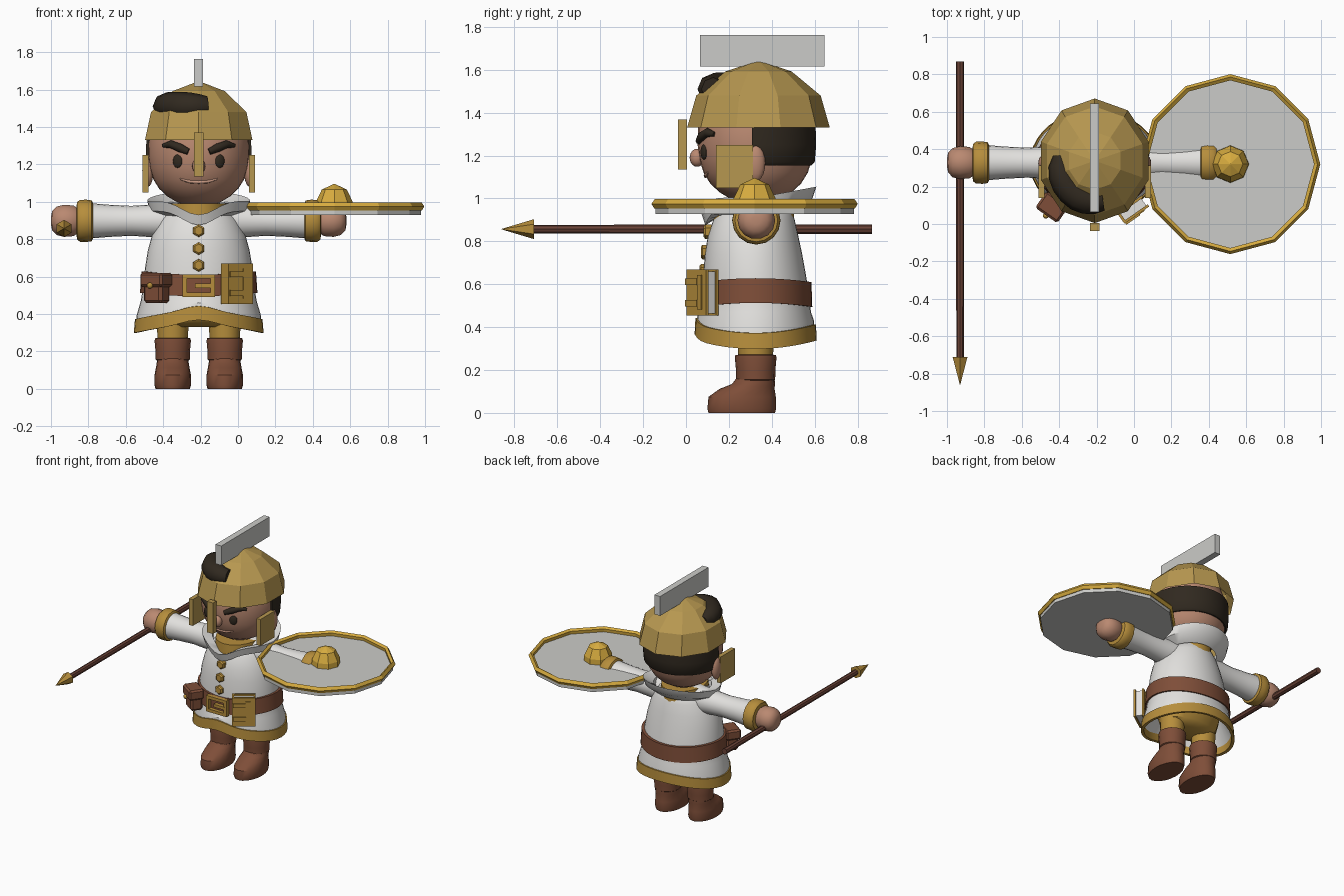
import bpy, bmesh, math
from math import sin, cos, pi, radians
from mathutils import Matrix, Vector

if "Cube" in bpy.data.objects:
    bpy.data.objects.remove(bpy.data.objects["Cube"])

CX, CY = -0.21, 0.325          # body axis


def material(name, r, g, b):
    m = bpy.data.materials.new(name)
    m.diffuse_color = (r, g, b, 1)
    m.use_nodes = True
    m.node_tree.nodes["Principled BSDF"].inputs["Base Color"].default_value = m.diffuse_color
    return m


BRASS = material("helmet brass", .47, .31, .08)
TRIM = material("trim gold", .47, .27, .045)
BRIGHT = material("bright gold", .68, .41, .05)
WHITE = material("tunic white", .76, .75, .73)
GREY = material("pale grey", .60, .60, .58)
SKIN = material("skin", .49, .25, .165)
LEATHER = material("leather brown", .21, .076, .04)
WOOD = material("spear wood", .14, .053, .036)
HAIR = material("dark hair", .03, .022, .014)
LIP = material("lip", .56, .31, .22)


def finish(ob, mat, smooth=True):
    ob.data.materials.append(mat)
    bpy.ops.object.select_all(action='DESELECT')
    ob.select_set(True)
    bpy.context.view_layer.objects.active = ob
    if smooth:
        bpy.ops.object.shade_smooth_by_angle(angle=radians(42))
    return ob


def from_bm(name, bm, mat, smooth=True, matrix=None):
    if matrix:
        bm.transform(matrix)
    bmesh.ops.recalc_face_normals(bm, faces=bm.faces)
    me = bpy.data.meshes.new(name)
    bm.to_mesh(me)
    bm.free()
    ob = bpy.data.objects.new(name, me)
    bpy.context.collection.objects.link(ob)
    return finish(ob, mat, smooth)


def loft(name, rings, mat, n=24, bend=None, closed=False, cap=True, smooth=True,
         start=-pi / 2, span=2 * pi, matrix=None, origin=(CX, CY)):
    """Stack elliptical rings (z, rx, ry, y offset); closed makes a tube ring."""
    bm = bmesh.new()
    div = n if span > 6.28 else n - 1
    loops = []
    for i, ring in enumerate(rings):
        z, rx = ring[:2]
        ry = ring[2] if len(ring) > 2 else rx
        oy = ring[3] if len(ring) > 3 else 0
        loop = []
        for k in range(n):
            a = start + span * k / div
            dz = bend(a, i) if bend else 0
            loop.append(bm.verts.new((origin[0] + rx * cos(a), origin[1] + oy + ry * sin(a), z + dz)))
        loops.append(loop)
    pairs = list(zip(loops, loops[1:]))
    if closed:
        pairs.append((loops[-1], loops[0]))
    for lo, hi in pairs:
        for k in range(n):
            j = (k + 1) % n
            bm.faces.new((lo[k], lo[j], hi[j], hi[k]))
    if cap and not closed:
        bm.faces.new(loops[0])
        bm.faces.new(loops[-1])
    bmesh.ops.remove_doubles(bm, verts=bm.verts, dist=1e-5)
    return from_bm(name, bm, mat, smooth, matrix)


def box(name, centre, size, mat, matrix=None, bevel=0):
    bm = bmesh.new()
    bmesh.ops.create_cube(bm, size=1)
    bm.transform(Matrix.Translation(centre) @ Matrix.Diagonal((*size, 1)))
    if bevel:
        bmesh.ops.bevel(bm, geom=bm.edges[:], offset=bevel, segments=1, affect='EDGES')
    return from_bm(name, bm, mat, False, matrix)


def ball(name, centre, size, mat, turn=0):
    bm = bmesh.new()
    bmesh.ops.create_uvsphere(bm, u_segments=16, v_segments=10, radius=1)
    return from_bm(name, bm, mat, True, Matrix.Translation(centre) @ Matrix.Rotation(turn, 4, 'Z')
                   @ Matrix.Diagonal((*size, 1)))


def tube(name, pts, radii, mat, bevel):
    cu = bpy.data.curves.new(name, 'CURVE')
    cu.dimensions, cu.bevel_depth, cu.bevel_resolution, cu.use_fill_caps = '3D', bevel, 2, True
    sp = cu.splines.new('POLY')
    sp.points.add(len(pts) - 1)
    for p, co, r in zip(sp.points, pts, radii):
        p.co, p.radius = (*co, 1), r
    ob = bpy.data.objects.new(name, cu)
    bpy.context.collection.objects.link(ob)
    finish(ob, mat, False)
    bpy.ops.object.convert(target='MESH')
    bpy.ops.object.shade_smooth_by_angle(angle=radians(60))


def front_gap(a):              # 0 at the front, growing to pi at the back
    return abs((a + pi / 2 + pi) % (2 * pi) - pi)


# Head, with face features laid on its surface
head = [(.975, .06), (1.0, .12), (1.03, .17), (1.07, .212), (1.12, .243), (1.18, .262),
        (1.25, .271), (1.34, .268), (1.44, .235), (1.53, .15)]
loft("head", head, SKIN, 32)


def on_face(x, z, out=0):
    lo, hi = next((p, q) for p, q in zip(head, head[1:]) if p[0] <= z <= q[0])
    r = lo[1] + (hi[1] - lo[1]) * (z - lo[0]) / (hi[0] - lo[0])
    return (CX + x, CY - math.sqrt(r * r - x * x) - out, z)


loft("back_hair", [(1.155, .262), (1.17, .276), (1.25, .283), (1.34, .28)], HAIR, 24,
     start=-.06, span=pi + .12)
for s, side in ((-1, "right"), (1, "left")):
    ball(side + "_eye", on_face(s * .113, 1.217), (.027, .012, .036), HAIR, s * .42)
    brow = [(.055, 1.267), (.10, 1.288), (.15, 1.308), (.19, 1.30)]
    tube(side + "_eyebrow", [on_face(s * x, z) for x, z in brow], (.8, 1.1, 1, .5), HAIR, .021)
    ball(side + "_ear", (CX + s * .272, .325, 1.165), (.03, .045, .085), SKIN)
    box(side + "_cheek_plate", (CX + s * .284, .226, 1.15), (.032, .172, .2), BRASS)
ball("nose", (CX, .052, 1.19), (.035, .035, .042), SKIN)
mouth = [(-.1, 1.122), (-.05, 1.108), (0, 1.105), (.05, 1.108), (.1, 1.122)]
tube("mouth", [on_face(x, z) for x, z in mouth], (.5, 1, 1, 1, .5), LIP, .009)

# Faceted helmet with nose guard, crest and a lock of hair breaking through
loft("helmet", [(1.33, .302, .333), (1.48, .268, .29), (1.592, .145, .155), (1.645, .0005)],
     BRASS, 10, origin=(CX, .338), start=pi / 2, cap=False, smooth=False)
box("nose_guard", (CX, -.016, 1.252), (.05, .041, .235), BRASS)
box("crest", (CX, .355, 1.69), (.048, .58, .147), GREY)
arc = [radians(d) for d in range(172, 286, 14)]
tube("hair_lock", [(CX + .185 * cos(a), .335 + .215 * sin(a), 1.51) for a in arc],
     (.5, .8, .95, 1, 1, 1, .95, .85, .7), HAIR, .078)


# Tunic, hem and shorts
def hem(a):
    return .04 * sin(a) ** 2 + .03 * math.exp(-(front_gap(a) / .35) ** 2)


loft("tunic", [(.5, .25, .2), (.36, .315, .26), (.335, .335, .275), (.39, .333, .272), (.47, .31, .258),
               (.56, .294, .248), (.64, .288, .24, -.005), (.74, .272, .227, -.01), (.82, .25, .212, -.012),
               (.90, .215, .19, -.008), (.96, .17, .16), (.985, .12)],
     WHITE, 40, bend=lambda a, i: hem(a) if 0 < i < 4 else 0)
loft("hem_trim", [(.30, .325, .265), (.298, .347, .285), (.372, .341, .281), (.375, .32, .262)],
     TRIM, 40, bend=lambda a, i: hem(a), closed=True)
loft("shorts", [(.33, .15, .08), (.36, .22, .14), (.45, .24, .18)], TRIM, 20)
loft("undershirt_neck", [(.9, .16, .19, -.01), (.99, .15, .185, -.01)], TRIM, 24)
loft("collar", [(.92, .19, .18), (.95, .262, .25), (1.005, .275, .268), (.985, .2, .2)], WHITE, 40,
     bend=lambda a, i: (.05 if i in (1, 2) else .02) * max(sin(a), 0)
     - .075 * math.exp(-(front_gap(a) / .45) ** 2) * (i > 0), closed=True, origin=(CX, .34))
for z, y in ((.845, .098), (.75, .085), (.66, .078)):
    loft("button", [(-.02, .034), (.008, .034), (.016, .024)], TRIM, 6, smooth=False, origin=(0, 0),
         matrix=Matrix.Translation((CX, y, z)) @ Matrix.Rotation(pi / 2, 4, 'X'))

# Belt with buckle
loft("belt", [(.495, .27, .22), (.495, .314, .264), (.61, .306, .26), (.61, .27, .22)], LEATHER, 40,
     bend=lambda a, i: .018 * cos(a) ** 2, closed=True)
for sz in (-1, 1):
    box("buckle_bar", (CX, .052, .551 + sz * .049), (.172, .03, .023), TRIM)
    box("buckle_side", (CX + sz * .075, .052, .551), (.024, .03, .12), TRIM)
box("buckle_pin", (CX + .025, .05, .551), (.09, .03, .022), TRIM)

# Pouch
pouch = Matrix.Translation((-.435, .095, .54)) @ Matrix.Rotation(radians(-35), 4, 'Z')
box("pouch", (0, 0, -.015), (.12, .09, .135), LEATHER, pouch, .015)
box("pouch_flap", (0, -.005, .042), (.145, .11, .075), LEATHER, pouch, .012)
ball("pouch_button", pouch @ Vector((0, -.063, .012)), (.016, .014, .016), TRIM)

# Book hanging on the belt
book = Matrix.Translation((-.005, .077, .562)) @ Matrix.Rotation(radians(35), 4, 'Z')
for y in (-.029, .029):
    box("book_cover", (0, y, 0), (.16, .014, .215), TRIM, book)
box("book_spine", (-.074, 0, 0), (.014, .06, .215), TRIM, book)
box("book_pages", (0, 0, 0), (.14, .046, .195), WHITE, book)
for z in (-.05, .05):
    box("book_strap", (-.03, -.038, z), (.09, .016, .03), TRIM, book)
box("book_emblem", (.03, -.037, 0), (.035, .008, .16), TRIM, book)

# Arms and legs, built once per side
for s, side in ((-1, "right"), (1, "left")):
    arm = Matrix.Translation((CX, .328, .898)) @ Matrix.Rotation(s * pi / 2, 4, 'Y')
    for part, rings, mat, n in (
            ("sleeve", [(.1, .10), (.24, .088), (.36, .08), (.48, .086), (.575, .094)], WHITE, 20),
            ("cuff", [(.565, .095), (.572, .109), (.60, .113), (.635, .112), (.65, .10), (.655, .07)], TRIM, 16),
            ("hand", [(.64, .065), (.67, .084), (.72, .088), (.76, .078), (.784, .052), (.79, .02)], SKIN, 14)):
        loft(side + "_" + part, rings, mat, n, matrix=arm, origin=(0, 0))
    leg = (CX + s * .139, CY)
    loft(side + "_trouser", [(.24, .08), (.42, .088)], TRIM, 16, origin=leg)
    loft(side + "_boot_shaft", [(.148, .08), (.156, .091), (.2, .092), (.255, .097), (.27, .095), (.272, .075)],
         LEATHER, 16, origin=leg)
    loft(side + "_boot_foot", [(0, .092, .155, -.065), (.02, .098, .16, -.065), (.075, .097, .157, -.063),
                               (.112, .09, .128, -.04), (.135, .086, .1, -.01), (.165, .082, .088)],
         LEATHER, 20, origin=leg)

# Round shield lying over the left forearm
SH = (.515, .32)
loft("shield_disc", [(.928, .463), (.962, .463)], GREY, 12, smooth=False, origin=SH)
loft("shield_rim", [(.953, .452), (.953, .468), (.975, .481), (.997, .466), (.985, .448)],
     BRIGHT, 12, smooth=False, closed=True, origin=SH)
loft("shield_boss", [(.955, .10), (1.0, .098), (1.065, .067), (1.096, .001)], BRIGHT, 8,
     smooth=False, origin=SH)

# Spear held level in the right hand
spear = Matrix.Translation((-.93, 0, .857)) @ Matrix.Rotation(pi / 2, 4, 'X')
loft("spear_shaft", [(-.868, .022), (.74, .02)], WOOD, 8, smooth=False, matrix=spear, origin=(0, 0))
loft("spear_head", [(.71, .046), (.86, .001)], TRIM, 6, smooth=False, matrix=spear, origin=(0, 0))
